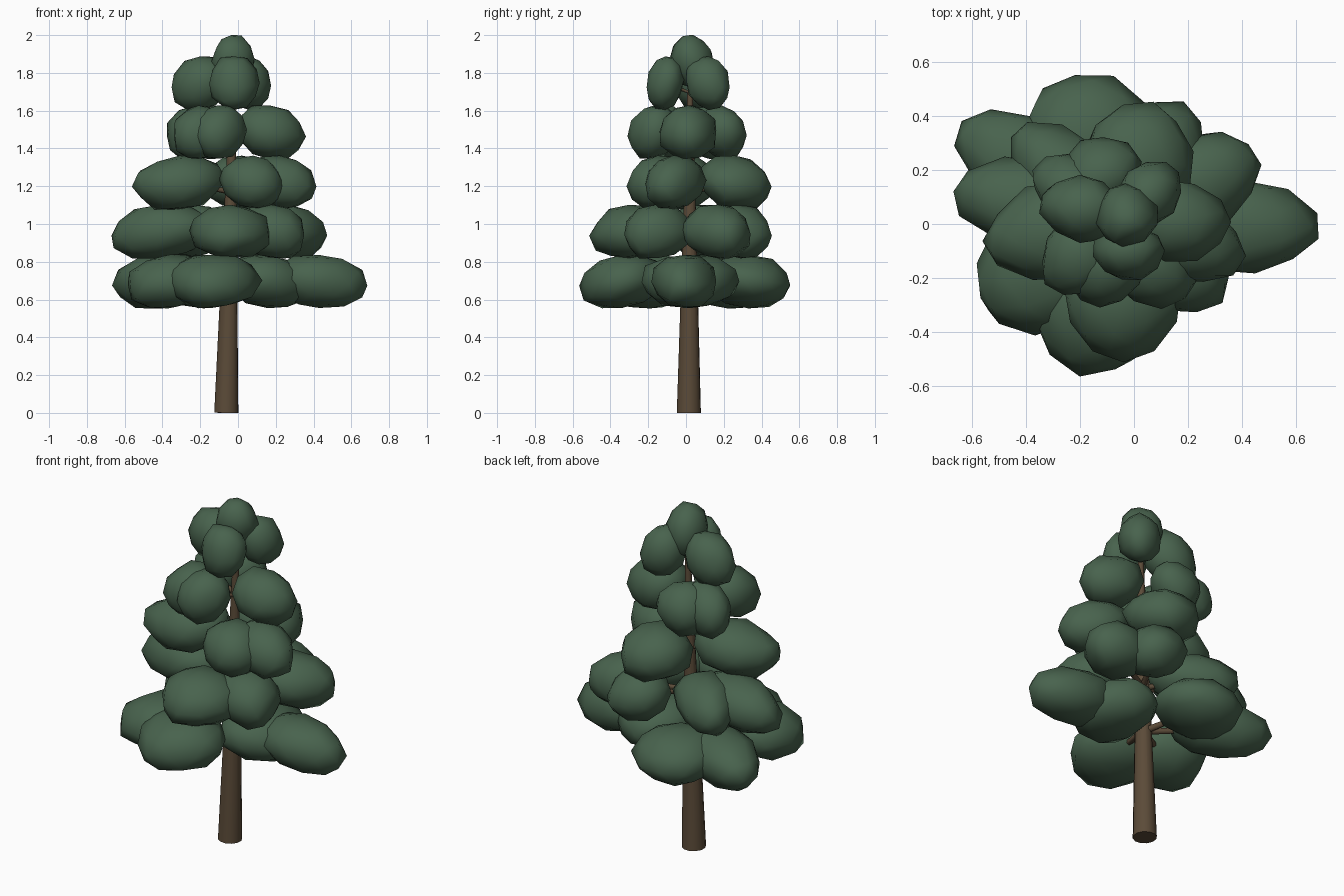
import bpy, bmesh, random
from math import atan2, pi
from mathutils import Vector, Matrix

cube = bpy.data.objects.get("Cube")
if cube:
    bpy.data.objects.remove(cube, do_unlink=True)


def make_material(name, colour):
    mat = bpy.data.materials.new(name)
    mat.use_nodes = True
    mat.diffuse_color = (*colour, 1)
    mat.node_tree.nodes["Principled BSDF"].inputs["Base Color"].default_value = (*colour, 1)
    return mat


needles = make_material("needle green", (0.065, 0.124, 0.075))
bark = make_material("bark brown", (0.105, 0.07, 0.04))


def finish(bm, name, mat):
    mesh = bpy.data.meshes.new(name)
    bm.to_mesh(mesh)
    bm.free()
    mesh.materials.append(mat)
    obj = bpy.data.objects.new(name, mesh)
    bpy.context.collection.objects.link(obj)
    bpy.ops.object.select_all(action="DESELECT")
    obj.select_set(True)
    bpy.context.view_layer.objects.active = obj
    bpy.ops.object.shade_smooth_by_angle(angle=pi / 3)
    return obj


def tube(name, start, end, r_start, r_end, sides):
    """Tapered round limb between two points."""
    start, end = Vector(start), Vector(end)
    axis = end - start
    bm = bmesh.new()
    bmesh.ops.create_cone(bm, cap_ends=True, segments=sides, radius1=r_start,
                          radius2=r_end, depth=axis.length)
    turn = axis.to_track_quat("Z", "Y").to_matrix().to_4x4()
    bm.transform(Matrix.Translation((start + end) / 2) @ turn)
    return finish(bm, name, bark)


def trunk_at(z):
    return Vector((-0.062 + 0.02 * z, 0.015 + 0.004 * z, z))


def lobe(name, x, y, z, length, width):
    """Lumpy flattened foliage mass, drooping and narrowing away from the trunk."""
    core = trunk_at(z)
    bm = bmesh.new()
    bmesh.ops.create_icosphere(bm, subdivisions=2, radius=1)
    bm.transform(Matrix.Rotation(random.uniform(0, pi), 4, "Z"))
    for v in bm.verts:
        v.co *= random.uniform(0.97, 1.1)
        v.co.z = max(-1, min(1, v.co.z))
        out = v.co.x
        v.co.y *= 1 - 0.15 * out
        v.co = Vector((out * length, v.co.y * width, (v.co.z - 0.15 * out) * 0.142))
    bm.transform(Matrix.Translation((x, y, z))
                 @ Matrix.Rotation(atan2(y - core.y, x - core.x), 4, "Z"))
    return finish(bm, name, needles)


# Trunk, leaning slightly
tube("trunk", trunk_at(0), trunk_at(1.7), 0.065, 0.015, 12)

# Foliage tiers: height, then lobes as x, y, radial and sideways half sizes
tiers = [
    (0.695, [(0.43, -0.01, 0.25, 0.17), (0.16, 0.02, 0.22, 0.26),
             (-0.18, 0.33, 0.23, 0.24), (-0.4, 0.22, 0.28, 0.17),
             (-0.37, -0.19, 0.22, 0.22), (-0.14, -0.34, 0.22, 0.24)]),
    (0.96, [(-0.41, 0.08, 0.27, 0.16), (-0.26, 0.19, 0.24, 0.15),
            (-0.04, -0.3, 0.2, 0.21), (0.18, -0.16, 0.19, 0.17),
            (0.27, 0.17, 0.21, 0.17), (0.1, 0.29, 0.17, 0.17)]),
    (1.22, [(-0.31, -0.03, 0.24, 0.18), (0.22, -0.07, 0.19, 0.15),
            (0.08, -0.15, 0.16, 0.17), (0.02, 0.26, 0.19, 0.2)]),
    (1.485, [(0.17, 0.01, 0.18, 0.15), (-0.13, 0.19, 0.13, 0.15),
             (-0.23, 0.13, 0.16, 0.12), (-0.21, -0.13, 0.14, 0.14),
             (-0.11, -0.17, 0.14, 0.14)]),
    (1.745, [(-0.2, 0.06, 0.15, 0.12), (0.06, 0.12, 0.12, 0.11),
             (-0.02, -0.11, 0.1, 0.13)]),
]
random.seed(4)
for t, (z, lobes) in enumerate(tiers, 1):
    for c, (x, y, length, width) in enumerate(lobes, 1):
        lobe(f"foliage_{t}_{c}", x, y, z, length, width)
        # Branch carrying the foliage
        r = 0.024 - 0.003 * t
        tube(f"branch_{t}_{c}", trunk_at(z - 0.05), (x, y, z), r, r / 2, 6)

# Crown
lobe("crown", -0.03, 0.035, 1.86, 0.11, 0.11)
